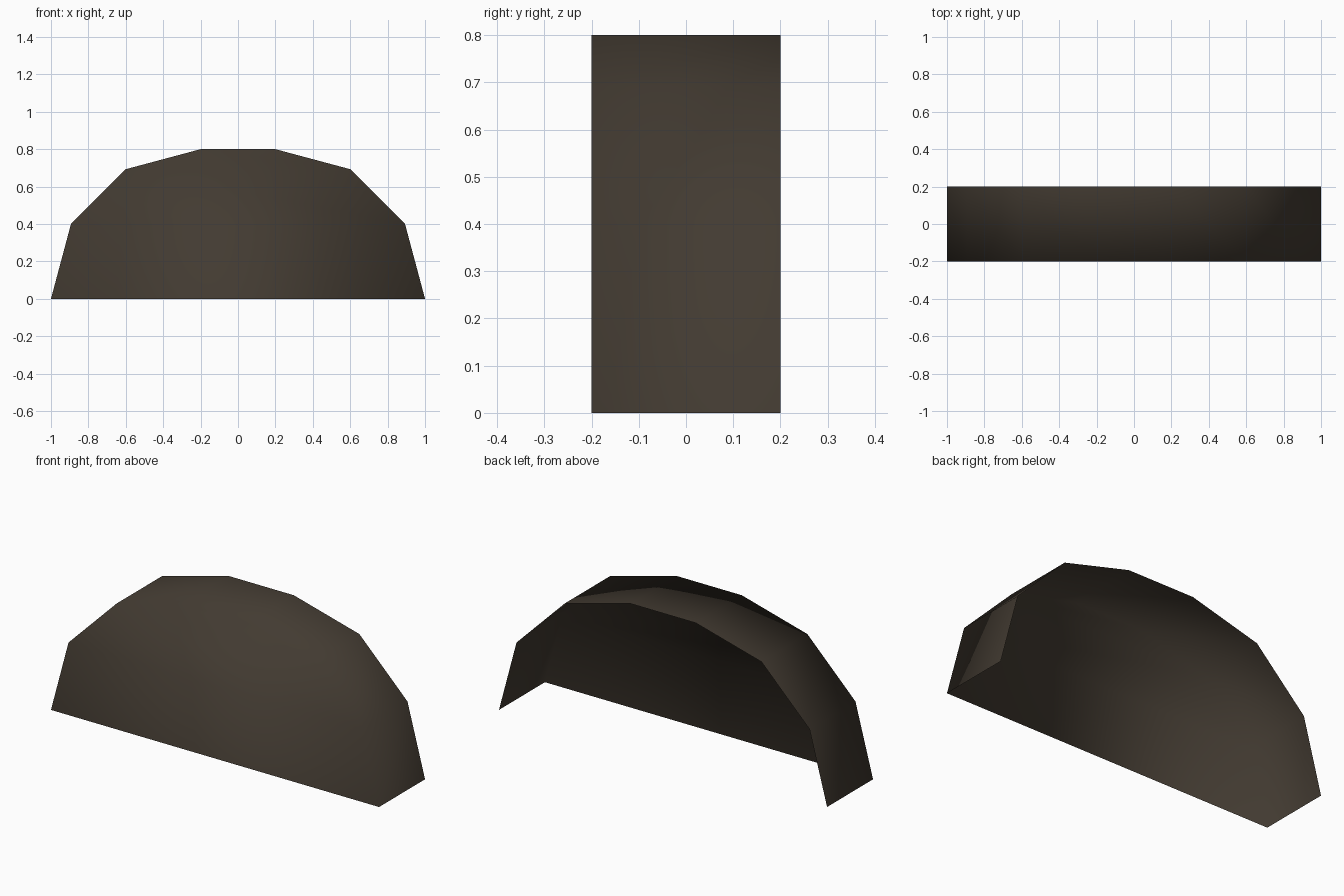
import bpy, bmesh

if "Cube" in bpy.data.objects:
    bpy.data.objects.remove(bpy.data.objects["Cube"])

# Half of the arch outline (x, z), from the right foot to the top
half = [(1.0, 0.0), (0.893, 0.4), (0.6, 0.693), (0.2, 0.8)]
profile = half + [(-x, z) for x, z in reversed(half)]
DEPTH = 0.2

mat = bpy.data.materials.new("dark brown")
mat.diffuse_color = (0.055, 0.043, 0.031, 1.0)
mat.use_nodes = True
mat.node_tree.nodes["Principled BSDF"].inputs["Base Color"].default_value = mat.diffuse_color

# Arched cover: front wall plus rim, open at the back and underneath
bm = bmesh.new()
front = [bm.verts.new((x, -DEPTH, z)) for x, z in profile]
back = [bm.verts.new((x, DEPTH, z)) for x, z in profile]
n = len(profile)

# Front wall as stacked bands between mirrored outline points
for i in range(n // 2 - 1):
    bm.faces.new((front[i], front[i + 1], front[n - 2 - i], front[n - 1 - i]))

# Rim strip
for i in range(n - 1):
    bm.faces.new((front[i], back[i], back[i + 1], front[i + 1]))

bmesh.ops.recalc_face_normals(bm, faces=bm.faces[:])
bm.normal_update()
# Keep the wall facing forward (-y)
wall = next(f for f in bm.faces if abs(f.normal.y) > 0.9)
if wall.normal.y > 0:
    bmesh.ops.reverse_faces(bm, faces=bm.faces[:])
for f in bm.faces:
    f.smooth = True

mesh = bpy.data.meshes.new("arched_cover")
bm.to_mesh(mesh)
bm.free()
mesh.materials.append(mat)
obj = bpy.data.objects.new("arched_cover", mesh)
bpy.context.collection.objects.link(obj)
